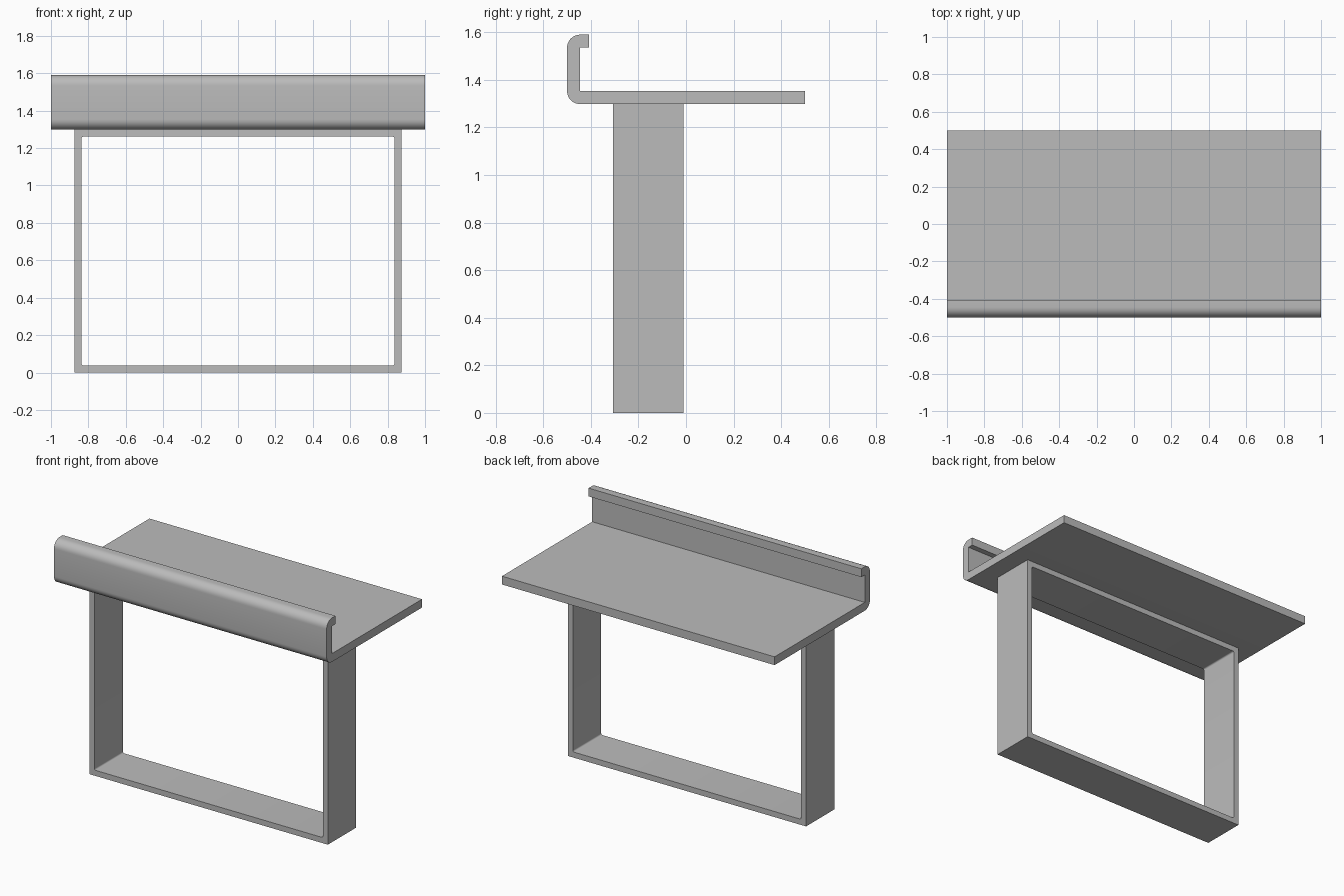
import bpy
import bmesh
from math import cos, sin, pi, radians

cube = bpy.data.objects.get("Cube")
if cube:
    bpy.data.objects.remove(cube, do_unlink=True)

steel = bpy.data.materials.new("grey_steel")
steel.use_nodes = True
GREY = (0.5, 0.5, 0.5, 1)
steel.diffuse_color = GREY
steel.node_tree.nodes["Principled BSDF"].inputs["Base Color"].default_value = GREY


def finish(bm, name):
    bmesh.ops.recalc_face_normals(bm, faces=bm.faces)
    mesh = bpy.data.meshes.new(name)
    bm.to_mesh(mesh)
    bm.free()
    mesh.materials.append(steel)
    obj = bpy.data.objects.new(name, mesh)
    bpy.context.collection.objects.link(obj)
    bpy.ops.object.select_all(action="DESELECT")
    obj.select_set(True)
    bpy.context.view_layer.objects.active = obj
    bpy.ops.object.shade_smooth_by_angle(angle=radians(30))
    return obj


def arc(cx, cz, r, start, end, steps=8):
    angles = [start + (end - start) * i / steps for i in range(steps + 1)]
    return [(cx + r * cos(a), cz + r * sin(a)) for a in angles]


# Shelf: sheet folded into a hooked front lip, extruded along x
T = 0.055
BASE, TOP, FRONT, BACK, LIP = 1.298, 1.59, -0.5, 0.5, -0.408
inner = FRONT + T
profile = [(BACK, BASE + T), (inner, BASE + T), (inner, TOP - T),
           (LIP, TOP - T), (LIP, TOP)]
profile += arc(inner, TOP - T, T, pi / 2, pi)
profile += arc(inner, BASE + T, T, pi, 1.5 * pi)
profile.append((BACK, BASE))

bm = bmesh.new()
end_cap = bm.faces.new([bm.verts.new((-1, y, z)) for y, z in profile])
extruded = bmesh.ops.extrude_face_region(bm, geom=[end_cap])["geom"]
bmesh.ops.translate(bm, vec=(2, 0, 0),
                    verts=[v for v in extruded if isinstance(v, bmesh.types.BMVert)])
if not end_cap.is_valid or len(bm.faces) < len(profile) + 2:
    bm.faces.new([v for v in bm.verts if v.co.x < 0][:len(profile)])
finish(bm, "hooked_shelf")

# Support frame: rectangular flat-bar loop with tiny inner corner fillets
W, WALL, R = 0.874, 0.037, 0.01
STEPS = 4
inside, outside = [], []
for k, (sx, top) in enumerate([(1, 1), (-1, 1), (-1, 0), (1, 0)]):
    corner_z = BASE if top else 0
    cx = sx * (W - WALL - R)
    cz = corner_z + (-1 if top else 1) * (WALL + R)
    inside.append(arc(cx, cz, R, k * pi / 2, (k + 1) * pi / 2, STEPS))
    outside.append((sx * W, corner_z))

bm = bmesh.new()
rings = []
for y in (-0.307, -0.01):
    ins = [[bm.verts.new((x, y, z)) for x, z in c] for c in inside]
    out = [bm.verts.new((x, y, z)) for x, z in outside]
    rings.append((ins, out))
    for k in range(4):
        n = (k + 1) % 4
        bm.faces.new((out[k], out[n], ins[n][0], ins[k][-1]))
        for a, b in zip(ins[k], ins[k][1:]):
            bm.faces.new((out[k], b, a))

# Walls joining the front and back outlines
(front_in, front_out), (back_in, back_out) = rings
for f, b in ((sum(front_in, []), sum(back_in, [])), (front_out, back_out)):
    for i in range(len(f)):
        j = (i + 1) % len(f)
        bm.faces.new((f[i], f[j], b[j], b[i]))
finish(bm, "support_frame")
